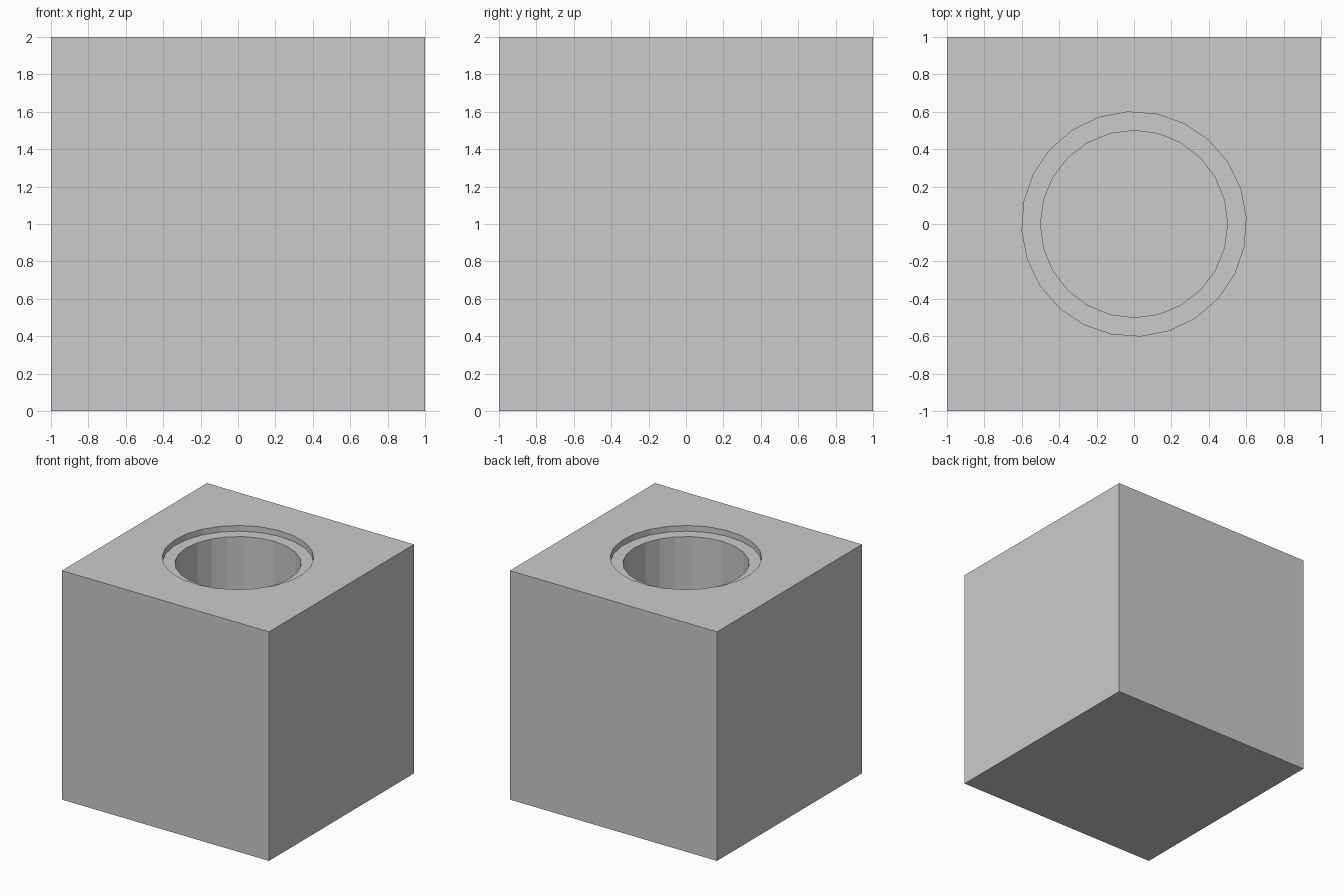
import bpy
from math import radians

if "Cube" in bpy.data.objects:
    bpy.data.objects.remove(bpy.data.objects["Cube"])

TOP = 2.0


def bore(name, radius, floor_z, turn):
    """24-sided cutter running from floor_z up past the top face."""
    height = TOP + 0.2 - floor_z
    bpy.ops.mesh.primitive_cylinder_add(
        vertices=24, radius=radius, depth=height,
        location=(0, 0, floor_z + height / 2), rotation=(0, 0, radians(turn)))
    cutter = bpy.context.object
    cutter.name = name
    cutter.hide_render = True
    return cutter


# deep hole and the shallow, slightly turned recess around its mouth
cutters = [bore("hole_cutter", 0.5, 0.5, 0),
           bore("rim_recess_cutter", 0.6, TOP - 0.05, 3.3)]

# solid block
bpy.ops.mesh.primitive_cube_add(size=2, location=(0, 0, 1))
block = bpy.context.object
block.name = "block"

# cut both bores into the block, then discard the cutters
for cutter in cutters:
    mod = block.modifiers.new(cutter.name, 'BOOLEAN')
    mod.operation = 'DIFFERENCE'
    mod.solver = 'EXACT'
    mod.object = cutter
    bpy.ops.object.modifier_apply(modifier=mod.name)
    bpy.data.objects.remove(cutter)
